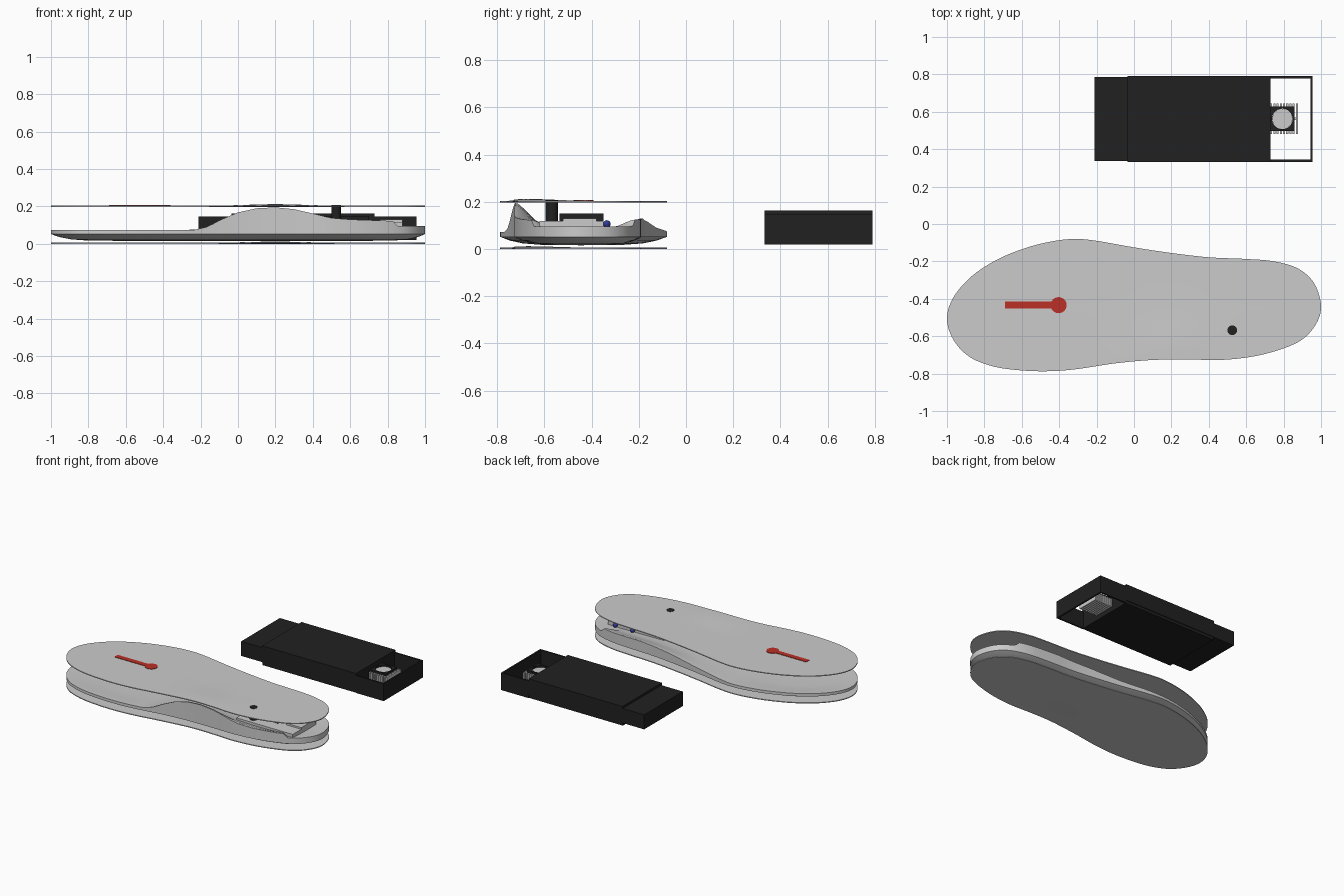
import bpy, bmesh, math
from mathutils import Vector

if "Cube" in bpy.data.objects:
    bpy.data.objects.remove(bpy.data.objects["Cube"])


def material(name, rgb):
    m = bpy.data.materials.new(name)
    m.diffuse_color = (*rgb, 1)
    m.use_nodes = True
    m.node_tree.nodes["Principled BSDF"].inputs["Base Color"].default_value = m.diffuse_color
    return m


BLACK = material("black_plastic", (0.015, 0.015, 0.015))
RED = material("red_print", (0.5, 0.03, 0.02))
BLUE = material("blue_led", (0.03, 0.04, 0.3))


def finish(name, bm, mat=None, smooth=False):
    bmesh.ops.recalc_face_normals(bm, faces=bm.faces)
    me = bpy.data.meshes.new(name)
    bm.to_mesh(me)
    bm.free()
    ob = bpy.data.objects.new(name, me)
    bpy.context.collection.objects.link(ob)
    if mat:
        me.materials.append(mat)
    if smooth:
        bpy.ops.object.select_all(action='DESELECT')
        ob.select_set(True)
        bpy.context.view_layer.objects.active = ob
        bpy.ops.object.shade_smooth_by_angle(angle=math.radians(35))
    return ob


def box(name, x, y, z, mat=None):
    bm = bmesh.new()
    bmesh.ops.create_cube(bm, size=1)
    for v in bm.verts:
        v.co = Vector([(r[0] + r[1]) / 2 + c * (r[1] - r[0]) for r, c in zip((x, y, z), v.co)])
    return finish(name, bm, mat)


def cylinder(name, cx, cy, r, z0, z1, mat=None):
    bm = bmesh.new()
    bmesh.ops.create_cone(bm, cap_ends=True, segments=32, radius1=r, radius2=r, depth=z1 - z0)
    bmesh.ops.translate(bm, verts=bm.verts, vec=(cx, cy, (z0 + z1) / 2))
    return finish(name, bm, mat, True)


def cut(ob, cutter):
    m = ob.modifiers.new("cut", 'BOOLEAN')
    m.operation = 'DIFFERENCE'
    m.object = cutter
    m.solver = 'EXACT'
    cutter.hide_render = True
    cutter.hide_viewport = True


# Foot outline, heel at +x, arch side at the front
CONTROL = [(-1, -.51), (-.97, -.40), (-.88, -.29), (-.75, -.20), (-.6, -.135), (-.45, -.095),
           (-.32, -.08), (-.2, -.09), (0, -.125), (.2, -.155), (.4, -.178), (.6, -.187),
           (.75, -.2), (.88, -.24), (.965, -.32), (1, -.44), (.97, -.54), (.88, -.63),
           (.7, -.695), (.5, -.725), (.3, -.725), (.1, -.727), (-.1, -.745), (-.3, -.775),
           (-.45, -.787), (-.6, -.783), (-.75, -.762), (-.88, -.71), (-.965, -.62)]


def smooth_loop(pts, n=6):
    p = [Vector(q) for q in pts]
    out = []
    for i in range(len(p)):
        a, b, c, d = (p[(i + k) % len(p)] for k in (-1, 0, 1, 2))
        for j in range(n):
            t = j / n
            out.append(.5 * (2 * b + (c - a) * t + (2 * a - 5 * b + 4 * c - d) * t * t
                             + (3 * b - a - 3 * c + d) * t ** 3))
    return out


OUTLINE = smooth_loop(CONTROL)


def interp(table, x):
    if x <= table[0][0]:
        return table[0][1]
    for (x0, y0), (x1, y1) in zip(table, table[1:]):
        if x <= x1:
            return y0 + (y1 - y0) * (x - x0) / (x1 - x0)
    return table[-1][1]


def inward(p, t):
    sx = max(-.62, min(.68, p.x))
    return p.lerp(Vector((sx, -.445)), t)


def foot_shape(name, rings):
    """Loft closed rings given as (inset, height function of edge point and ring point)."""
    bm = bmesh.new()
    loops = []
    for t, zf in rings:
        loop = []
        for p in OUTLINE:
            q = inward(p, t)
            loop.append(bm.verts.new((q.x, q.y, zf(p, q))))
        loops.append(loop)
    n = len(OUTLINE)
    for a, b in zip(loops, loops[1:]):
        for i in range(n):
            bm.faces.new((a[i], a[(i + 1) % n], b[(i + 1) % n], b[i]))
    bmesh.ops.remove_doubles(bm, verts=bm.verts, dist=1e-5)
    bmesh.ops.holes_fill(bm, edges=[e for e in bm.edges if e.is_boundary], sides=0)
    return finish(name, bm, None, True)


# Insole body: raised arch, heel cup with lowered back rim, flat forefoot
ARCH = [(-.24, .073), (-.16, .092), (-.1, .125), (0, .168), (.1, .19), (.2, .195), (.3, .185),
        (.4, .162), (.5, .138), (.6, .13), (.83, .122), (.845, .095)]
OUTER = [(-.3, .073), (.0, .09), (.25, .115), (.5, .13), (.83, .124), (.845, .095)]
FLOOR = [(-.4, .062), (.1, .085), (.4, .09), (.9, .085)]


def rim(p):
    return interp(ARCH if p.y < -.44 else OUTER, p.x)


def dish(w):
    return lambda p, q: rim(p) * (1 - w) + interp(FLOOR, q.x) * w


body_rings = [(.97, lambda p, q: .016), (.5, lambda p, q: .018), (.28, lambda p, q: .024),
              (.12, lambda p, q: .036), (0, lambda p, q: .052), (0, dish(0)), (.05, dish(.03)),
              (.15, dish(.25)), (.3, dish(.65)), (.5, dish(.95)), (.97, dish(1))]
foot_shape("insole_body", body_rings)


# Thin top cover and base sheet, each with a slight swell over the arch
def sheet(name, z0, thick, swell):
    def height(add):
        return lambda p, q: z0 + add + swell * math.exp(-((q.x - .2) / .2) ** 2 - ((q.y + .66) / .14) ** 2)
    steps = (.97, .7, .45, .2, 0)
    foot_shape(name, [(t, height(0)) for t in steps] + [(t, height(thick)) for t in reversed(steps)])


sheet("top_cover", .198, .006, .008)
sheet("base_sheet", 0, .006, .006)

# Thermometer mark printed on the cover
box("thermometer_stem", (-.69, -.43), (-.453, -.415), (.203, .207), RED)
cylinder("thermometer_bulb", -.403, -.434, .043, .203, .207, RED)

# Electronics in the heel pocket
box("circuit_board", (.42, .88), (-.62, -.35), (.085, .118))
box("battery", (.42, .70), (-.535, -.35), (.118, .15), BLACK)
box("connector", (.76, .88), (-.52, -.38), (.118, .13))
cylinder("pressure_button", .525, -.568, .026, .11, .207, BLACK)
for i, x in enumerate((.81, .67)):
    bm = bmesh.new()
    bmesh.ops.create_uvsphere(bm, u_segments=16, v_segments=8, radius=.016)
    bmesh.ops.translate(bm, verts=bm.verts, vec=(x, -.335, .106))
    finish(f"led_{i}", bm, BLUE, True)

# Separate control box: cap, main case, lid, and an open frame at the end
box("case_cap", (-.21, -.03), (.337, .787), (.04, .147), BLACK)
box("case_main", (-.035, .73), (.335, .785), (.02, .147), BLACK)
box("case_lid", (-.035, .73), (.332, .79), (.04, .163), BLACK)
for side, y in (("front", .332), ("back", .778)):
    box(f"case_wall_{side}", (.73, .955), (y, y + .012), (.02, .147), BLACK)
box("case_wall_end", (.943, .955), (.332, .79), (.02, .147), BLACK)

# Finned sensor with a black faceplate around a round window
box("sensor_spine", (.73, .87), (.555, .57), (.06, .08))
for i in range(9):
    x = .728 + i * .0172
    box(f"sensor_fin_{i}", (x, x + .011), (.48, .643), (.055, .115))
plate = box("sensor_faceplate", (.73, .857), (.497, .628), (.108, .13), BLACK)
cut(plate, cylinder("window_cutter", .793, .562, .055, .05, .2))
cylinder("sensor_window", .793, .562, .054, .1, .118)
